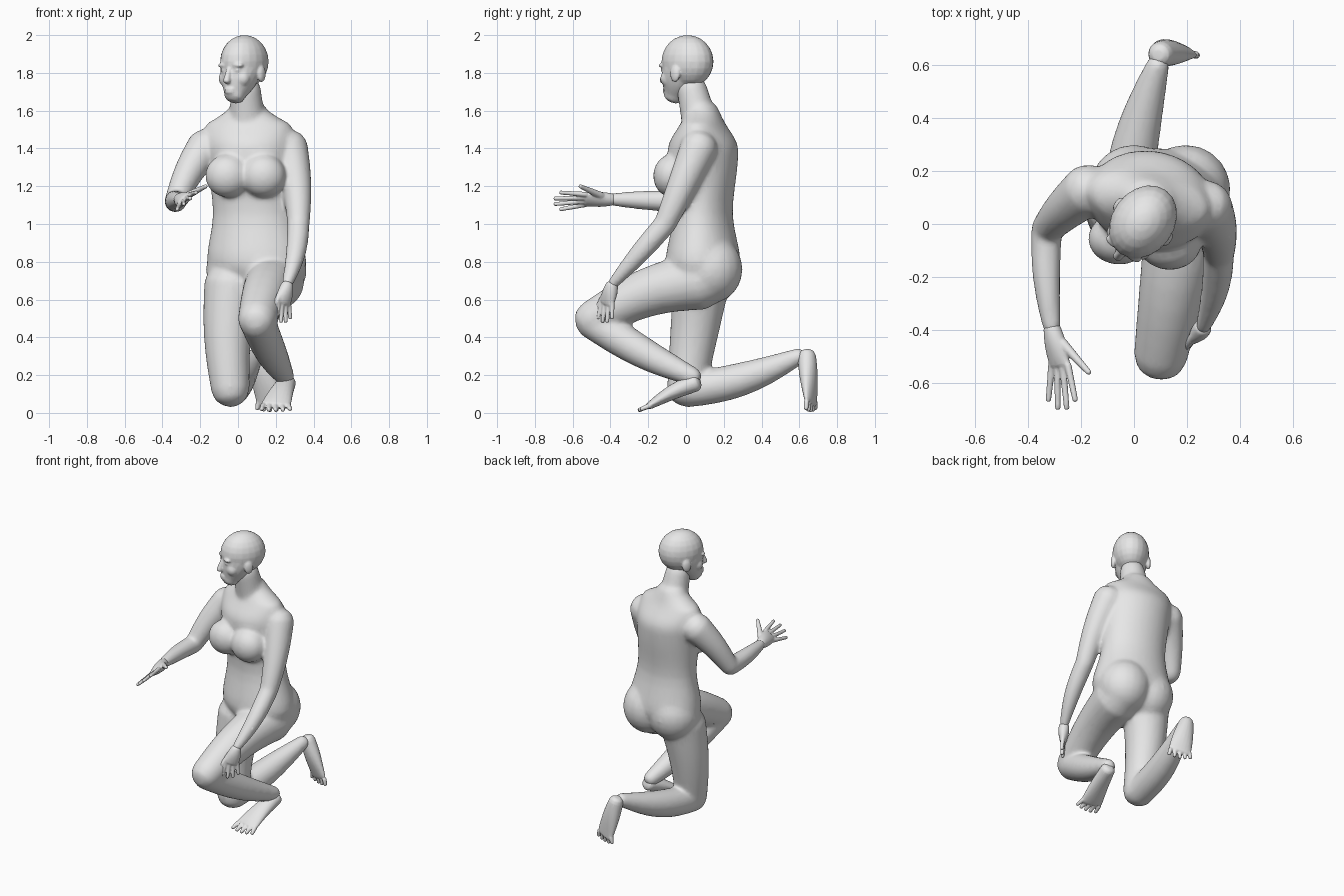
import bpy, bmesh, math
from mathutils import Vector, Matrix

cube = bpy.data.objects.get("Cube")
if cube:
    bpy.data.objects.remove(cube, do_unlink=True)

GREY = (0.8, 0.8, 0.8, 1)
skin = bpy.data.materials.new("plain grey")
skin.use_nodes = True
skin.diffuse_color = GREY
skin.node_tree.nodes["Principled BSDF"].inputs["Base Color"].default_value = GREY


def point(x, y, z):
    return Vector((x, y, z))


ACROSS, UP = point(1, 0, 0), point(0, 0, 1)
STRAIGHT = point(0, 0, 0)


def loft(bm, rings, side, dome, segments=20):
    """Closed tube through (centre, tangent, half width, half depth) rings with domed ends."""
    def cap(ring, sign):
        centre, tangent, width, depth = ring
        height = dome * min(width, depth) * sign
        return [(centre + tangent * height * math.sin(angle), tangent,
                 width * math.cos(angle), depth * math.cos(angle)) for angle in (0.6, 1.1)]

    rings = cap(rings[0], -1)[::-1] + rings + cap(rings[-1], 1)
    loops = []
    for centre, tangent, width, depth in rings:
        u = (side - tangent * side.dot(tangent)).normalized()
        v = tangent.cross(u)
        angles = [math.tau * k / segments for k in range(segments)]
        loops.append([bm.verts.new(centre + u * width * math.cos(a) + v * depth * math.sin(a)) for a in angles])
    for lower, upper in zip(loops, loops[1:]):
        for k in range(segments):
            following = (k + 1) % segments
            bm.faces.new((lower[k], lower[following], upper[following], upper[k]))
    bm.faces.new(loops[0][::-1])
    bm.faces.new(loops[-1])


def limb(bm, start, end, thick, thin, swell=0, bow=STRAIGHT, flat=1, side=ACROSS, dome=0.85, steps=8):
    """Tapered tube between two joints, swollen and bowed in its middle, flattened towards its end."""
    rings = []
    for k in range(steps + 1):
        t = k / steps
        middle = math.sin(math.pi * t)
        radius = thick + (thin - thick) * t + swell * middle
        tangent = (end - start + bow * math.pi * math.cos(math.pi * t)).normalized()
        rings.append((start.lerp(end, t) + bow * middle, tangent, radius, radius * (1 + (flat - 1) * t)))
    loft(bm, rings, side, dome)


def fan(bm, count, base, side, spread, ahead, splay, radius):
    """Row of fingers or toes, shorter towards the outside."""
    for k in range(count):
        s = 1 - 2 * k / (count - 1)
        root = base + side * spread * s
        tip = base + side * spread * s * splay + ahead * (1 - s * s / 5)
        limb(bm, root, tip, radius, radius * 0.75, side=side, dome=0.5)


def ball(bm, centre, width, depth, height):
    shape = Matrix.Translation(centre) @ Matrix.Diagonal((width, depth, height, 1))
    bmesh.ops.create_uvsphere(bm, u_segments=20, v_segments=12, radius=1, matrix=shape)


def flowing(rows, steps=4):
    """Smooth run of rows through the given ones."""
    run = []
    for k in range(len(rows) - 1):
        a, b, c, d = (rows[min(max(k + j, 0), len(rows) - 1)] for j in (-1, 0, 1, 2))
        for t in (j / steps for j in range(steps)):
            run.append(b + t / 2 * (c - a + t * (2 * a - 5 * b + 4 * c - d + t * (3 * b - 3 * c + d - a))))
    return run + [rows[-1]]


def finish(bm, name, voxel, smoothing):
    """Fuse the overlapping forms into one skin."""
    bmesh.ops.recalc_face_normals(bm, faces=bm.faces)
    mesh = bpy.data.meshes.new(name)
    bm.to_mesh(mesh)
    bm.free()
    mesh.materials.append(skin)
    ob = bpy.data.objects.new(name, mesh)
    bpy.context.collection.objects.link(ob)
    fuse = ob.modifiers.new("fuse", 'REMESH')
    fuse.mode, fuse.voxel_size = 'VOXEL', voxel
    soften = ob.modifiers.new("soften", 'SMOOTH')
    soften.factor, soften.iterations = 0.5, smoothing
    ob.modifiers.new("simplify", 'DECIMATE').ratio = 0.25
    bpy.ops.object.select_all(action='DESELECT')
    ob.select_set(True)
    bpy.context.view_layer.objects.active = ob
    for modifier in list(ob.modifiers):
        bpy.ops.object.modifier_apply(modifier=modifier.name)
    bpy.ops.object.shade_smooth()


# joints of the pose
left_hip, right_hip = point(.2, .08, .7), point(-.03, .08, .68)
left_knee, right_knee = point(.1, -.5, .49), point(-.04, 0, .12)
left_ankle, right_ankle = point(.25, .04, .19), point(.09, .6, .3)
left_heel, right_heel = point(.26, .05, .16), point(.1, .64, .3)
left_sole, right_sole = point(.2, -.19, .04), point(.17, .66, .06)
left_shoulder, right_shoulder = point(.27, .07, 1.41), point(-.17, .13, 1.41)
left_elbow, right_elbow = point(.32, -.11, 1), point(-.33, -.02, 1.12)
left_wrist, right_wrist = point(.26, -.39, .68), point(-.31, -.39, 1.13)
left_knuckles, right_knuckles = point(.24, -.42, .58), point(-.28, -.53, 1.13)

# torso, turned slightly towards its right: height, half width, half depth
body = bmesh.new()
crotch, hips, waist, ribs = (.68, .19, .14), (.8, .265, .195), (1.05, .22, .155), (1.3, .23, .18)
shoulders, collar, slope, nape = (1.42, .24, .18), (1.52, .23, .12), (1.56, .17, .1), (1.6, .11, .085)
outline = flowing([Vector(row) for row in (crotch, hips, waist, ribs, shoulders, collar, slope, nape)])
trunk = [(point(.15 - height / 16, .09, height), UP, width, depth) for height, width, depth in outline]
loft(body, trunk, side=point(1, -.2, 0), dome=0.6, segments=32)
for breast in (point(-.055, -.055, 1.255), point(.135, -.075, 1.255)):
    ball(body, breast, width=.12, depth=.1, height=.115)
for buttock in (point(0, .13, .76), point(.195, .13, .76)):
    ball(body, buttock, width=.17, depth=.17, height=.18)
limb(body, point(.05, .07, 1.55), point(.04, .03, 1.72), thick=.095, thin=.08)

# left leg, knee raised
limb(body, left_hip, left_knee, thick=.155, thin=.102, bow=UP * .04)
limb(body, left_knee, left_ankle, thick=.095, thin=.05, swell=.012, bow=UP * -.02)

# right leg, kneeling
limb(body, right_hip, right_knee, thick=.15, thin=.102, bow=ACROSS * -.02)
limb(body, right_knee, right_ankle, thick=.092, thin=.045, swell=.02, bow=point(-.02, 0, -.03))

# left arm resting on the knee, right arm reaching forwards
limb(body, left_shoulder, left_elbow, thick=.1, thin=.06, bow=ACROSS * .015)
limb(body, left_elbow, left_wrist, thick=.06, thin=.03, swell=.008, bow=ACROSS * .015)
limb(body, right_shoulder, right_elbow, thick=.1, thin=.06, bow=point(-.01, 0, .01))
limb(body, right_elbow, right_wrist, thick=.06, thin=.035, swell=.005, bow=ACROSS * -.01)
finish(body, "body", voxel=.01, smoothing=22)

# feet
left_foot = bmesh.new()
limb(left_foot, left_heel, left_sole, thick=.047, thin=.08, flat=.25, bow=UP * .01, dome=0.6)
fan(left_foot, 5, left_sole, ACROSS, spread=.066, ahead=point(0, -.06, -.026), splay=1.15, radius=.015)
finish(left_foot, "left_foot", voxel=.005, smoothing=3)
right_foot, across_foot = bmesh.new(), point(.94, -.33, 0)
limb(right_foot, right_heel, right_sole, thick=.048, thin=.075, swell=.006, flat=.3, side=across_foot, dome=0.8)
fan(right_foot, 5, right_sole, across_foot, spread=.064, ahead=point(0, 0, -.05), splay=1.15, radius=.015)
finish(right_foot, "right_foot", voxel=.005, smoothing=3)

# hands: palm, fingers and thumb
for name, wrist, knuckles, side, reach, splay, thumb_root, thumb_tip in (
        ("left_hand", left_wrist, left_knuckles, point(-.7, -.7, 0), point(0, -.01, -.1), 1.3,
         point(.23, -.42, .64), point(.19, -.47, .56)),
        ("right_hand", right_wrist, right_knuckles, point(.75, 0, .66), point(.01, -.17, -.01), 1.7,
         point(-.27, -.45, 1.15), point(-.17, -.56, 1.2))):
    hand = bmesh.new()
    limb(hand, wrist, knuckles, thick=.032, thin=.048, swell=.006, flat=.45, side=side, dome=0.5)
    fan(hand, 4, knuckles, side, spread=.04, ahead=reach, splay=splay, radius=.014)
    limb(hand, thumb_root, thumb_tip, thick=.02, thin=.011)
    finish(hand, name, voxel=.005, smoothing=3)

# head, built facing forwards and then turned to its right
head = bmesh.new()
ball(head, point(0, .01, 1.86), width=.118, depth=.148, height=.14)
limb(head, point(0, -.025, 1.81), point(0, -.075, 1.69), thick=.108, thin=.06, swell=.008)
limb(head, point(0, -.13, 1.82), point(0, -.15, 1.755), thick=.013, thin=.02, dome=0.6)
for lip_height in (1.698, 1.714):
    ball(head, point(0, -.128, lip_height), width=.03, depth=.014, height=.01)
for s in (-1, 1):
    # brow, eye, cheek, ear
    ball(head, point(s * .045, -.115, 1.84), width=.036, depth=.02, height=.014)
    ball(head, point(s * .043, -.11, 1.815), width=.02, depth=.02, height=.012)
    ball(head, point(s * .05, -.08, 1.77), width=.045, depth=.04, height=.045)
    ball(head, point(s * .113, .01, 1.795), width=.016, depth=.03, height=.045)
turn = Matrix.Translation(point(.028, 0, 0)) @ Matrix.Rotation(math.radians(-36), 4, 'Z')
bmesh.ops.transform(head, matrix=turn, verts=head.verts)
finish(head, "head", voxel=.006, smoothing=6)
